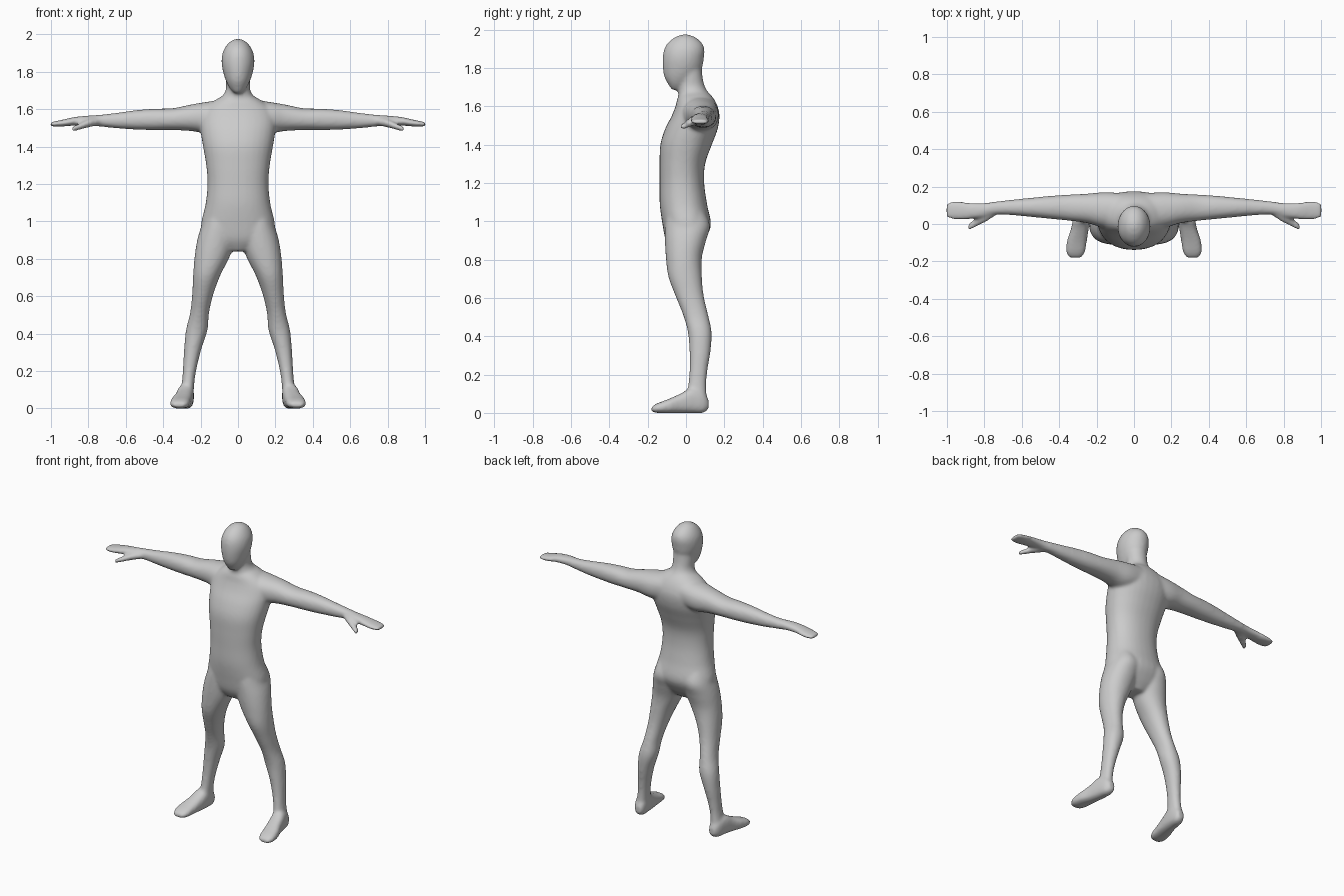
import bpy, bmesh, math

SIDES, STEPS = 32, 6
bm = bmesh.new()


def catmull(p0, p1, p2, p3, t):
    return [0.5 * (2*b + (c - a)*t + (2*a - 5*b + 4*c - d)*t*t + (3*b - a - 3*c + d)*t**3)
            for a, b, c, d in zip(p0, p1, p2, p3)]


def loft(axis, rings, power=2.2, mirror=False):
    """Rings are (position, a_min, a_max, b_min, b_max) along the axis."""
    n = len(rings)
    path = []
    for i in range(n - 1):
        quad = [rings[max(0, min(n - 1, i + k))] for k in (-1, 0, 1, 2)]
        path += [catmull(*quad, s / STEPS) for s in range(STEPS)]
    path.append(list(rings[-1]))
    for sign in ((1, -1) if mirror else (1,)):
        loops = []
        for pos, a0, a1, b0, b1 in path:
            loop = []
            for k in range(SIDES):
                t = 2 * math.pi * k / SIDES
                c, s = math.cos(t), math.sin(t)
                a = (a0 + a1)/2 + (a1 - a0)/2 * math.copysign(abs(c)**(2/power), c)
                b = (b0 + b1)/2 + (b1 - b0)/2 * math.copysign(abs(s)**(2/power), s)
                x, y, z = {'x': (pos, a, b), 'y': (a, pos, b), 'z': (a, b, pos)}[axis]
                loop.append(bm.verts.new((x * sign, y, z)))
            loops.append(loop)
        faces = [bm.faces.new(loops[0]), bm.faces.new(loops[-1][::-1])]
        for l0, l1 in zip(loops, loops[1:]):
            for k in range(SIDES):
                j = (k + 1) % SIDES
                faces.append(bm.faces.new((l0[k], l0[j], l1[j], l1[k])))
        bmesh.ops.recalc_face_normals(bm, faces=faces)


def sym(rows):
    return [(z, -w, w, y0, y1) for z, w, y0, y1 in rows]


# torso
loft('z', sym([
    (0.84, 0.06, -0.07, 0.05), (0.90, 0.18, -0.105, 0.095), (0.98, 0.198, -0.122, 0.13),
    (1.09, 0.174, -0.137, 0.11), (1.20, 0.163, -0.138, 0.095), (1.30, 0.170, -0.138, 0.10),
    (1.40, 0.187, -0.134, 0.135), (1.48, 0.200, -0.11, 0.165), (1.55, 0.205, -0.075, 0.175),
    (1.60, 0.185, -0.055, 0.165), (1.64, 0.135, -0.045, 0.145), (1.67, 0.085, -0.03, 0.12)]))
# neck
loft('z', sym([
    (1.58, 0.12, -0.04, 0.15), (1.65, 0.095, -0.04, 0.13), (1.70, 0.066, -0.04, 0.10),
    (1.76, 0.064, -0.04, 0.086), (1.84, 0.064, -0.05, 0.08)]), 2)
# head
loft('z', sym([
    (1.685, 0.018, -0.075, -0.03), (1.71, 0.042, -0.09, 0.0), (1.75, 0.064, -0.112, 0.05),
    (1.80, 0.080, -0.121, 0.083), (1.85, 0.088, -0.122, 0.093), (1.895, 0.084, -0.115, 0.097),
    (1.93, 0.069, -0.096, 0.084), (1.96, 0.044, -0.06, 0.05), (1.976, 0.012, -0.02, 0.01)]), 2)
# legs
loft('z', [
    (1.06, 0.03, 0.17, -0.10, 0.09), (0.98, 0.01, 0.195, -0.11, 0.125),
    (0.90, 0.015, 0.218, -0.11, 0.105), (0.81, 0.045, 0.232, -0.105, 0.083),
    (0.71, 0.095, 0.240, -0.092, 0.083), (0.61, 0.132, 0.245, -0.055, 0.093),
    (0.51, 0.155, 0.256, -0.015, 0.116), (0.42, 0.163, 0.278, 0.01, 0.134),
    (0.32, 0.195, 0.288, 0.018, 0.128), (0.22, 0.220, 0.294, 0.018, 0.112),
    (0.14, 0.233, 0.300, 0.01, 0.106), (0.05, 0.238, 0.315, -0.01, 0.112)], 2.1, True)
# feet
loft('y', [
    (0.118, 0.25, 0.29, 0.02, 0.07), (0.09, 0.238, 0.31, 0.0, 0.11),
    (0.03, 0.236, 0.325, -0.001, 0.13), (-0.03, 0.243, 0.338, -0.001, 0.10),
    (-0.09, 0.252, 0.358, -0.001, 0.073), (-0.15, 0.262, 0.362, 0.0, 0.05),
    (-0.18, 0.28, 0.345, 0.007, 0.032)], 2.6, True)
# arms and palms
loft('x', [
    (0.06, -0.02, 0.165, 1.48, 1.655), (0.16, -0.02, 0.17, 1.47, 1.64),
    (0.25, 0.005, 0.162, 1.483, 1.625), (0.35, 0.018, 0.157, 1.488, 1.605),
    (0.45, 0.028, 0.15, 1.488, 1.602), (0.55, 0.038, 0.14, 1.491, 1.594),
    (0.65, 0.047, 0.13, 1.498, 1.58), (0.74, 0.05, 0.12, 1.507, 1.57),
    (0.81, 0.035, 0.112, 1.512, 1.565), (0.88, 0.026, 0.114, 1.512, 1.557),
    (0.94, 0.024, 0.121, 1.507, 1.543), (0.985, 0.028, 0.118, 1.507, 1.534),
    (1.005, 0.04, 0.107, 1.511, 1.528)], 2.2, True)
# thumbs
loft('x', [
    (0.74, 0.045, 0.10, 1.515, 1.555), (0.79, 0.012, 0.08, 1.504, 1.55),
    (0.83, -0.008, 0.045, 1.494, 1.532), (0.865, -0.026, 0.018, 1.484, 1.516),
    (0.89, -0.036, -0.006, 1.48, 1.505)], 2, True)

mesh = bpy.data.meshes.new("body")
bm.to_mesh(mesh)
bm.free()
body = bpy.data.objects.new("body", mesh)
bpy.context.collection.objects.link(body)

# fuse the parts into one soft skin
fuse = body.modifiers.new("fuse", 'REMESH')
fuse.mode = 'VOXEL'
fuse.voxel_size = 0.009
fuse.use_smooth_shade = True
soft = body.modifiers.new("soften", 'SMOOTH')
soft.factor = 0.5
soft.iterations = 10
